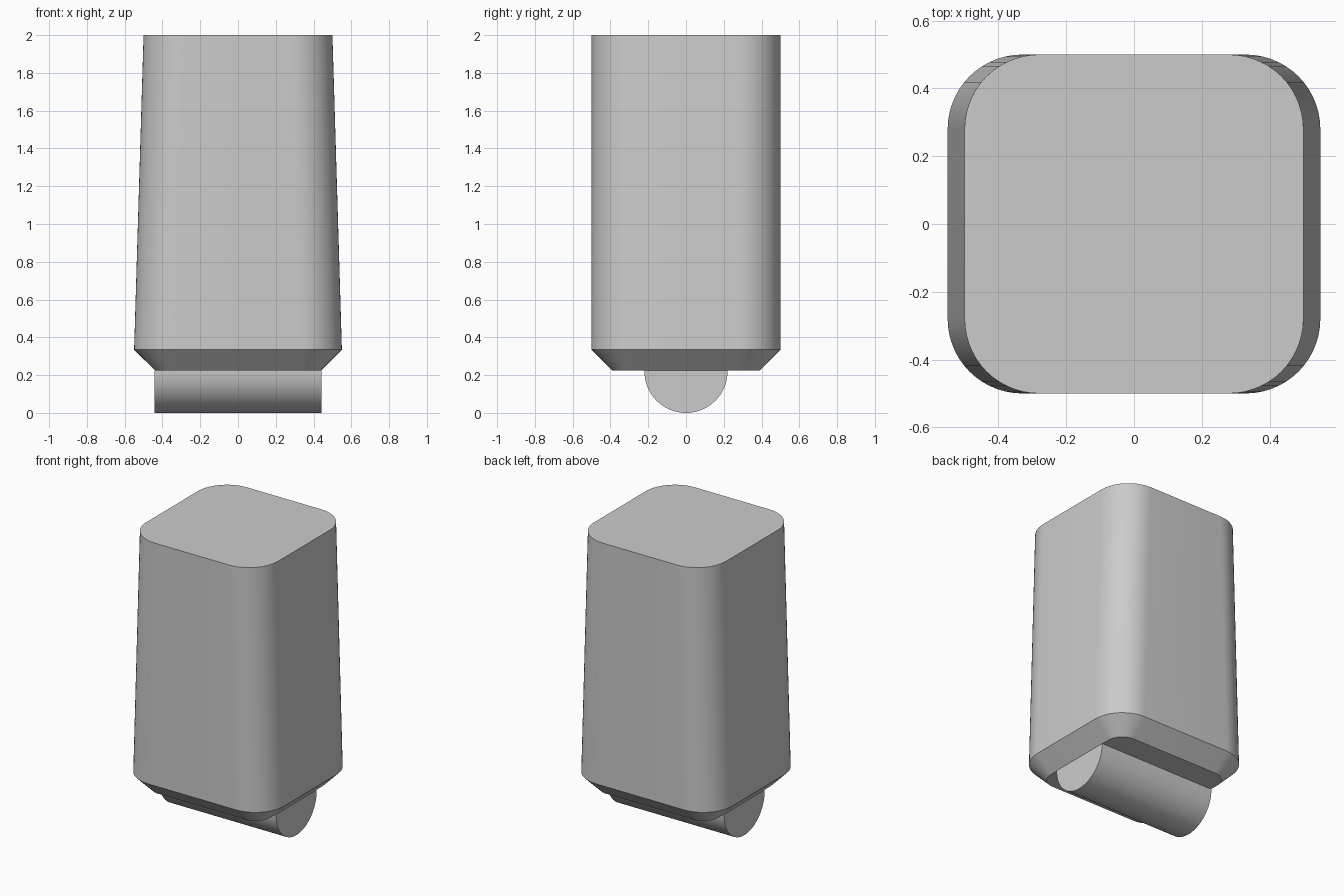
import bpy
import bmesh
from math import cos, sin, pi, radians

cube = bpy.data.objects.get("Cube")
if cube:
    bpy.data.objects.remove(cube, do_unlink=True)

grey = bpy.data.materials.new("plain grey")
grey.use_nodes = True
colour = (0.6, 0.6, 0.6, 1)
grey.diffuse_color = colour
grey.node_tree.nodes["Principled BSDF"].inputs["Base Color"].default_value = colour


def rounded_ring(half_x, half_y, radius, z, steps=14):
    """Points of a rounded rectangle at height z."""
    ring = []
    for quarter, (sx, sy) in enumerate([(1, 1), (-1, 1), (-1, -1), (1, -1)]):
        for i in range(steps + 1):
            a = (quarter + i / steps) * pi / 2
            ring.append((sx * (half_x - radius) + radius * cos(a),
                         sy * (half_y - radius) + radius * sin(a), z))
    return ring


def loft(name, rings):
    """Skin a stack of rings, cap both ends and shade it."""
    bm = bmesh.new()
    loops = [[bm.verts.new(p) for p in ring] for ring in rings]
    for low, high in zip(loops, loops[1:]):
        for i in range(len(low)):
            j = (i + 1) % len(low)
            bm.faces.new((low[i], low[j], high[j], high[i]))
    bm.faces.new(loops[0][::-1])
    bm.faces.new(loops[-1])
    bmesh.ops.recalc_face_normals(bm, faces=bm.faces)
    mesh = bpy.data.meshes.new(name)
    bm.to_mesh(mesh)
    bm.free()
    mesh.materials.append(grey)
    obj = bpy.data.objects.new(name, mesh)
    bpy.context.collection.objects.link(obj)
    bpy.ops.object.select_all(action='DESELECT')
    obj.select_set(True)
    bpy.context.view_layer.objects.active = obj
    bpy.ops.object.shade_smooth_by_angle(angle=radians(30))
    return obj


# Tapered body with a chamfered lower edge
loft("tapered_body", [
    rounded_ring(0.44, 0.39, 0.11, 0.225),
    rounded_ring(0.55, 0.5, 0.22, 0.335),
    rounded_ring(0.5, 0.5, 0.22, 2.0),
])

# Half-round bar under the body, running from side to side
radius, top, segments = 0.22, 0.225, 40
arc = [(radius * cos(pi + pi * i / segments), radius + radius * sin(pi + pi * i / segments))
       for i in range(segments + 1)]
profile = [(-radius, top)] + arc + [(radius, top)]
loft("round_bar", [[(x, y, z) for y, z in profile] for x in (-0.443, 0.443)])
